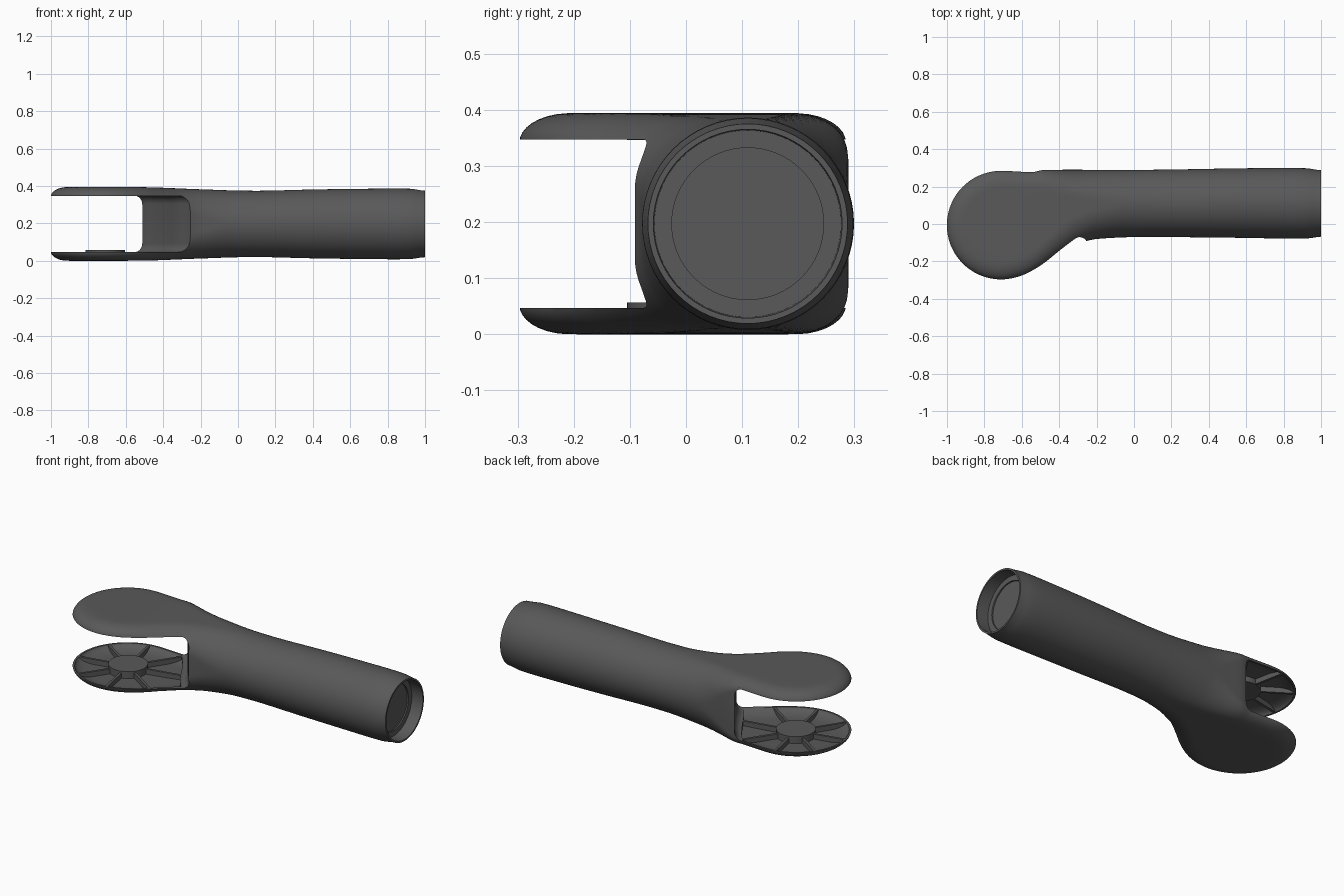
import bpy, bmesh, math

if "Cube" in bpy.data.objects:
    bpy.data.objects.remove(bpy.data.objects["Cube"])

ZC = 0.197                      # mirror plane height
CX, CY, R = -0.71, -0.006, 0.291  # fork disc


def curve(table, x):
    """Smooth interpolation through (x, value) points."""
    if x <= table[0][0]:
        return table[0][1]
    if x >= table[-1][0]:
        return table[-1][1]
    i = max(k for k in range(len(table) - 1) if table[k][0] <= x)

    def tangent(k):
        if k == 0 or k == len(table) - 1:
            return 0.0
        a, b = table[k - 1], table[k + 1]
        return (b[1] - a[1]) / (b[0] - a[0])
    (x0, v0), (x1, v1) = table[i], table[i + 1]
    h = x1 - x0
    t = (x - x0) / h
    return (v0 * (2*t**3 - 3*t*t + 1) + v1 * (3*t*t - 2*t**3)
            + h * tangent(i) * (t**3 - 2*t*t + t) + h * tangent(i + 1) * (t**3 - t*t))


FRONT = [(CX, -0.297), (-0.6, -0.276), (-0.5, -0.224), (-0.4, -0.158), (-0.3, -0.105),
         (-0.25, -0.09), (-0.2, -0.08), (0, -0.07), (0.5, -0.073), (0.92, -0.078), (1, -0.068)]
BACK = [(CX, 0.285), (-0.6, 0.28), (-0.54, 0.278), (-0.49, 0.288), (-0.4, 0.29),
        (0.1, 0.29), (0.6, 0.298), (0.92, 0.298), (1, 0.288)]
HALF = [(-0.6, 0.197), (-0.45, 0.195), (-0.2, 0.185), (0.08, 0.177), (0.4, 0.184),
        (0.7, 0.188), (0.92, 0.188), (1, 0.178)]
WALL = [(-0.14, -0.24), (-0.09, -0.255), (0.0, -0.325), (0.1, -0.385), (0.2, -0.45),
        (0.28, -0.51), (0.34, -0.53)]


def limits(x):
    if x < CX:
        s = math.sqrt(max(0, R * R - (x - CX) ** 2))
        return CY - s, CY + s
    return curve(FRONT, x), curve(BACK, x)


def edge_dist(x, y):
    """Distance from the plan outline, positive inside."""
    if x < CX:
        return R - math.hypot(x - CX, y - CY)
    lo, hi = limits(x)
    slope = (curve(FRONT, x + 0.005) - curve(FRONT, x - 0.005)) / 0.01
    return min((y - lo) / math.hypot(1, slope), hi - y)


def ramp(x, length):
    k = min(1, max(0, (x + 0.56) / length))
    return k * k * (3 - 2 * k)


def height(x, y, inset=0.0, thick=0.0):
    """Half height of the skin above the mirror plane."""
    lo, hi = limits(x)
    k = ramp(x, 0.55)
    w = 0.09 * (1 - k) + (hi - lo) / 2 * k
    # the rear flank turns round sooner than the front one
    e = 0.145 * (1 - (ramp(x, 0.3) if y > (lo + hi) / 2 else k))
    d = min(1, max(0, (edge_dist(x, y) - inset) / w))
    return e + (curve(HALF, x) - thick - e) * math.sqrt(max(0, 1 - (1 - d) ** 2))


def section(x, n=32, inset=0.0, thick=0.0):
    lo, hi = limits(x)
    lo, hi = lo + inset, hi - inset
    ys = [(lo + hi) / 2 - (hi - lo) / 2 * math.cos(math.pi * i / n) for i in range(n + 1)]
    hs = [height(x, y, inset, thick) for y in ys]
    top = [(x, y, ZC + h) for y, h in zip(ys, hs)]
    return top + [(x, y, ZC - h) for y, h in reversed(list(zip(ys, hs)))]


grey = bpy.data.materials.new("dark_grey")
grey.diffuse_color = (0.1, 0.1, 0.1, 1)
grey.use_nodes = True
grey.node_tree.nodes["Principled BSDF"].inputs["Base Color"].default_value = grey.diffuse_color


def loft(name, loops):
    bm = bmesh.new()
    rings = [[bm.verts.new(p) for p in loop] for loop in loops]
    n = len(rings[0])
    for a, b in zip(rings, rings[1:]):
        for i in range(n):
            j = (i + 1) % n
            bm.faces.new((a[i], a[j], b[j], b[i]))
    bm.faces.new(rings[0][::-1])
    bm.faces.new(rings[-1])
    bmesh.ops.remove_doubles(bm, verts=bm.verts, dist=1e-5)
    bmesh.ops.recalc_face_normals(bm, faces=bm.faces)
    me = bpy.data.meshes.new(name)
    bm.to_mesh(me)
    bm.free()
    me.materials.append(grey)
    ob = bpy.data.objects.new(name, me)
    bpy.context.collection.objects.link(ob)
    return ob


def activate(ob):
    bpy.ops.object.select_all(action='DESELECT')
    ob.select_set(True)
    bpy.context.view_layer.objects.active = ob


def boolean(ob, cutter, op):
    m = ob.modifiers.new("cut", 'BOOLEAN')
    m.object, m.operation, m.solver = cutter, op, 'EXACT'
    activate(ob)
    bpy.ops.object.modifier_apply(modifier=m.name)
    bpy.data.objects.remove(cutter)


def plan_loop(z, shift):
    """Plan of the fork opening, bounded by the inner wall."""
    ys = [-0.4] + [-0.14 + 0.02 * i for i in range(25)] + [0.4]
    pts = [(curve(WALL, y) - shift, y, z) for y in ys]
    return pts + [(-1.2, 0.4, z), (-1.2, -0.4, z)]


# arm: disc end, blended neck, round tube and stepped socket
xs = [CX - R * math.cos(math.pi / 2 * i / 24) for i in range(25)]
xs[0] = CX - R + 0.0005
xs += [CX + 0.02 * i for i in range(1, 36)] + [0.03 + 0.0685 * i for i in range(1, 14)]
xs += [0.95, 0.98, 1.0]
loops = [section(x) for x in xs]
end = loops[-1]
for x, s in ((1.0, 0.945), (0.93, 0.935), (0.93, 0.76), (0.922, 0.76)):
    loops.append([(x, 0.11 + (p[1] - 0.11) * s, ZC + (p[2] - ZC) * s) for p in end])
arm = loft("fork_arm", loops)

# shallow pockets inside both fork plates
T = 0.01
xi = [CX - (R - T - 0.001) * math.cos(math.pi / 2 * i / 24) for i in range(25)]
xi += [CX + 0.02 * i for i in range(1, 24)]
pocket = loft("pocket_cutter", [section(x, inset=T, thick=0.017) for x in xi])
pocket.hide_render = True
boolean(pocket, loft("pocket_limit", [plan_loop(-0.1, 0.05), plan_loop(0.5, 0.05)]), 'INTERSECT')
boolean(arm, pocket, 'DIFFERENCE')

# fork opening with filleted inner wall
F, G = 0.045, 0.15
levels = []
for i in range(9):
    a = math.pi / 2 * i / 8
    levels.append((-G + F * (1 - math.cos(a)), F * (1 - math.sin(a))))
levels += [(-z, s) for z, s in reversed(levels)]
slot = loft("slot_cutter", [plan_loop(ZC + z, s) for z, s in levels])
slot.hide_render = True
boolean(arm, slot, 'DIFFERENCE')
parts = [arm]

# hubs and radial ribs on both plates
HUB = 0.105
for side, label in ((-1, "lower"), (1, "upper")):
    face = 0.14 if side < 0 else 0.149
    rings = [[(CX + HUB * math.cos(math.tau * i / 48), HUB * math.sin(math.tau * i / 48),
               ZC + side * z) for i in range(48)] for z in (face, 0.191)]
    parts.append(loft(label + "_hub", rings))
    for k in range(8):
        a = math.tau * k / 8 + 0.2
        c, s = math.cos(a), math.sin(a)
        r, loops = HUB - 0.01, []
        while True:
            x, y = CX + r * c, r * s
            if edge_dist(x, y) < 0.006 or x > curve(WALL, y) + 0.01:
                break
            h = max(height(x, y) - 0.006, 0.153)
            w = 0.007
            loops.append([(x - o * s, y + o * c, ZC + side * z)
                          for o, z in ((-w, 0.151), (w, 0.151), (w, h), (-w, h))])
            r += 0.01
        parts.append(loft(f"{label}_rib_{k + 1}", loops))

for ob in parts:
    activate(ob)
    bpy.ops.object.shade_smooth_by_angle(angle=math.radians(35))
